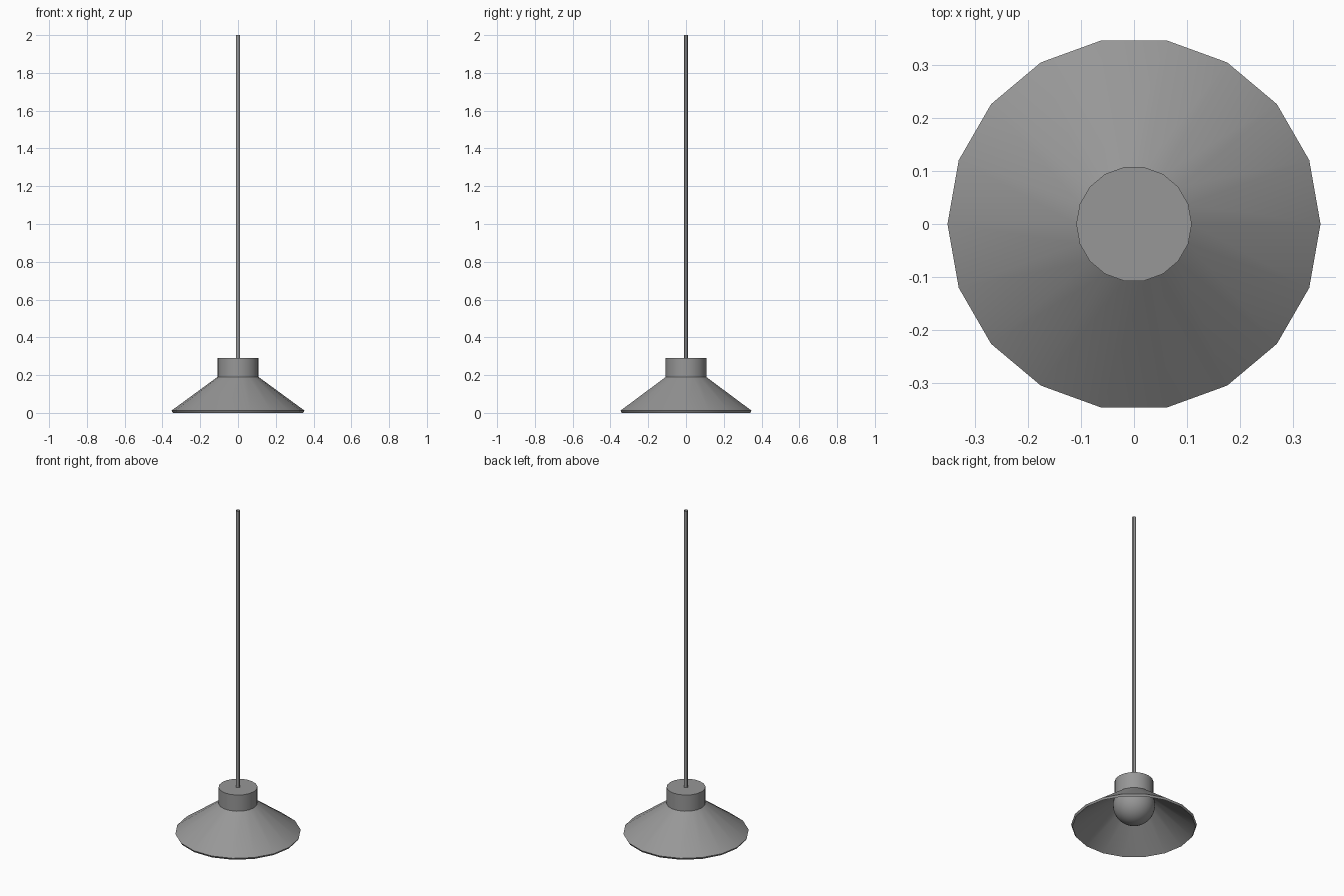
import bpy
from math import cos, sin, pi, radians

if "Cube" in bpy.data.objects:
    bpy.data.objects.remove(bpy.data.objects["Cube"])

# Dark grey finish shared by all parts
grey = bpy.data.materials.new("dark_grey")
grey.diffuse_color = (0.31, 0.31, 0.31, 1)
grey.use_nodes = True
grey.node_tree.nodes["Principled BSDF"].inputs["Base Color"].default_value = grey.diffuse_color


def finish(obj):
    obj.data.materials.append(grey)
    bpy.ops.object.select_all(action='DESELECT')
    obj.select_set(True)
    bpy.context.view_layer.objects.active = obj
    bpy.ops.object.shade_smooth_by_angle(angle=radians(30))


def lathe(name, profile, sides, cap_end=False):
    """Turn an (r, z) profile around z, profile running upward on the outside."""
    verts = [(r * cos(2 * pi * i / sides), r * sin(2 * pi * i / sides), z)
             for r, z in profile for i in range(sides)]
    faces = []
    for k in range(len(profile) - 1):
        a, b = k * sides, (k + 1) * sides
        for i in range(sides):
            j = (i + 1) % sides
            faces.append((a + i, a + j, b + j, b + i))
    if cap_end:
        faces.append(tuple(range((len(profile) - 1) * sides, len(profile) * sides)))
    mesh = bpy.data.meshes.new(name)
    mesh.from_pydata(verts, [], faces)
    obj = bpy.data.objects.new(name, mesh)
    bpy.context.collection.objects.link(obj)
    finish(obj)
    return obj


# Conical shade with a thin wall: inner face, rim, outer face
lathe("shade", [(0.103, 0.178), (0.345, 0.0), (0.352, 0.012), (0.109, 0.19)], 18)

# Collar above the shade, closed on top
lathe("collar", [(0.109, 0.19), (0.109, 0.29)], 18, cap_end=True)

# Hanging rod, an open tube
lathe("rod", [(0.0115, 0.285), (0.0115, 2.0)], 12)

# Globe bulb inside the shade
bpy.ops.mesh.primitive_uv_sphere_add(segments=32, ring_count=16, radius=0.118,
                                     location=(0, 0, 0.139))
bulb = bpy.context.object
bulb.name = "bulb"
finish(bulb)
